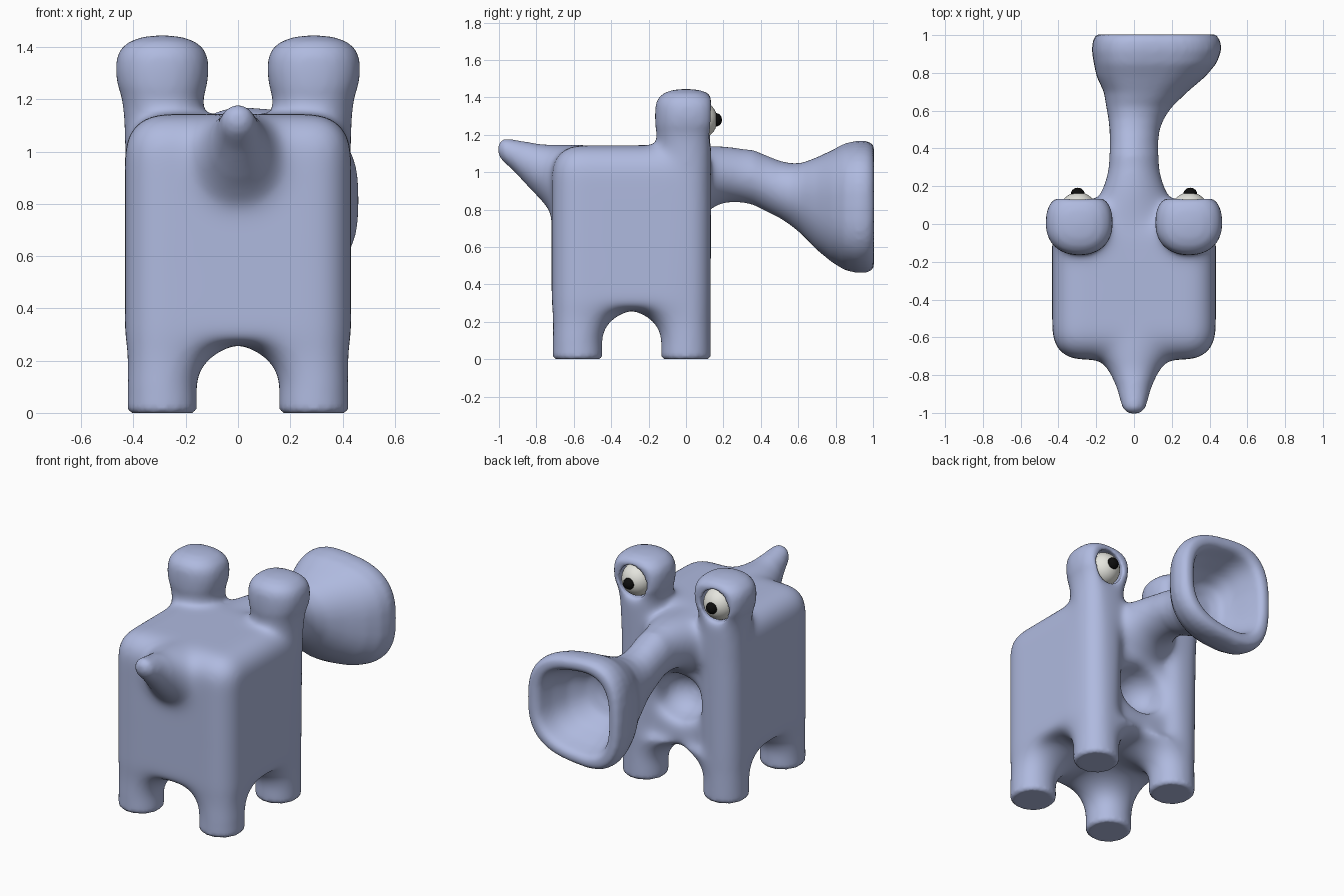
import bpy, bmesh, math
from mathutils import Matrix, Vector

if "Cube" in bpy.data.objects:
    bpy.data.objects.remove(bpy.data.objects["Cube"])


def material(name, rgb):
    m = bpy.data.materials.new(name)
    m.diffuse_color = (*rgb, 1)
    m.use_nodes = True
    m.node_tree.nodes["Principled BSDF"].inputs["Base Color"].default_value = m.diffuse_color
    return m


SKIN = material("periwinkle skin", (0.43, 0.49, 0.74))
WHITE = material("eye white", (0.78, 0.78, 0.73))
BLACK = material("pupil black", (0.004, 0.004, 0.004))


def add(name, bm, mat):
    bmesh.ops.recalc_face_normals(bm, faces=bm.faces[:])
    me = bpy.data.meshes.new(name)
    bm.to_mesh(me)
    bm.free()
    me.materials.append(mat)
    for p in me.polygons:
        p.use_smooth = True
    ob = bpy.data.objects.new(name, me)
    bpy.context.collection.objects.link(ob)
    return ob


def activate(ob):
    bpy.ops.object.select_all(action='DESELECT')
    ob.select_set(True)
    bpy.context.view_layer.objects.active = ob


def loft(name, rings, axis='Z', side=1, taper=0.0, y_max=9.0, n=40):
    """Closed skin over superellipse rings (t, cu, cv, ru, rv, power)."""
    bm = bmesh.new()
    loops = []
    for t, cu, cv, ru, rv, p in rings:
        loop = []
        for i in range(n):
            a = 2 * math.pi * i / n
            c, s = math.cos(a), math.sin(a)
            q = min(p, 2.2) if y_max < 9 and s < 0 else p   # rounder at the back
            c = math.copysign(abs(c) ** (2 / q), c)
            s = math.copysign(abs(s) ** (2 / q), s)
            u, v = side * (cu + ru * c), cv + rv * s * (1 - taper * c)
            loop.append(bm.verts.new((u, min(v, y_max), t) if axis == 'Z' else (u, t, v)))
        loops.append(loop)
    for a, b in zip(loops, loops[1:]):
        for i in range(n):
            j = (i + 1) % n
            bm.faces.new((a[i], a[j], b[j], b[i]))
    bm.faces.new(loops[0])
    bm.faces.new(loops[-1])
    return add(name, bm, SKIN)


def ellipsoid(name, centre, radii, mat):
    bm = bmesh.new()
    mx = Matrix.Translation(centre) @ Matrix.Diagonal((*radii, 1))
    bmesh.ops.create_uvsphere(bm, u_segments=32, v_segments=20, radius=1, matrix=mx)
    return add(name, bm, mat)


def cut(ob, cutter):
    activate(ob)
    m = ob.modifiers.new("cut", 'BOOLEAN')
    m.operation, m.solver, m.object = 'DIFFERENCE', 'EXACT', cutter
    bpy.ops.object.modifier_apply(modifier=m.name)
    bpy.data.objects.remove(cutter)


# torso: block with rounded top and upright edges, flat belly
bm = bmesh.new()
front, back = 0.085, -0.718
size = Vector((0.866, front - back, 0.875))
bmesh.ops.create_cube(bm, size=1, matrix=Matrix.Translation((0, (front + back) / 2, 0.7065))
                      @ Matrix.Diagonal((*size, 1)))
edges = [e for e in bm.edges if max(v.co.z for v in e.verts) > 0.5]
bmesh.ops.bevel(bm, geom=edges, offset=0.145, segments=6, profile=0.5, affect='EDGES')
torso = add("body", bm, SKIN)
# mouth hollow under the trunk
cut(torso, ellipsoid("mouth_cutter", (0, 0.05, 0.58), (0.17, 0.17, 0.15), SKIN))
parts = [torso]

# leg tops widen inward only, so that the arches between them are round
FLARE = [(0.1, .132), (0.15, .138), (0.19, .150), (0.22, .166), (0.245, .187),
         (0.262, .212), (0.275, .245), (0.30, .25)]

for s in (-1, 1):
    # front leg running up into an eye stalk
    stalk = loft("front_leg_and_eye_stalk", [
        (0.0, .29, 0, .122, .122, 2.1), (0.015, .29, 0, .132, .132, 2.1),
        (0.3, .29, 0, .137, .137, 2.1), (0.9, .286, 0, .147, .142, 2.1),
        (1.1, .286, 0, .150, .147, 2.3), (1.2, .288, -.002, .156, .157, 2.5),
        (1.26, .29, 0, .172, .165, 2.7), (1.31, .29, 0, .178, .166, 2.7),
        (1.36, .29, 0, .174, .163, 2.7), (1.395, .29, 0, .158, .150, 2.6),
        (1.422, .29, 0, .125, .120, 2.5), (1.439, .29, 0, .075, .075, 2.3),
        (1.445, .29, 0, .02, .02, 2)], side=s, y_max=0.135)
    cut(stalk, ellipsoid("socket_cutter", (s * .295, .07, 1.28), (.114, .114, .118), SKIN))
    parts.append(stalk)
    # back leg
    parts.append(loft("back_leg", [
        (0.0, .29, -.58, .122, .122, 2.1), (0.015, .29, -.58, .132, .132, 2.1),
        (0.6, .29, -.58, .136, .134, 2.1)], side=s))
    parts.append(loft("front_leg_flare", [
        (z, .424 - r, .132 - r, r, r, 2.1) for z, r in FLARE], side=s))
    parts.append(loft("back_leg_flare", [
        (z, .424 - r, -.713 + r, r, r, 2.1) for z, r in FLARE], side=s))
    # eyes
    ellipsoid("eyeball", (s * .295, .068, 1.28), (.1, .1, .103), WHITE)
    ellipsoid("pupil", (s * .298, .16, 1.28), (.036, .032, .036), BLACK)

# trunk: flares to a hollow, lopsided horn
parts.append(loft("trunk", [
    (0.0, 0, .95, .26, .19, 2), (0.09, 0, .955, .235, .185, 2),
    (0.14, 0, .975, .19, .168, 2), (0.2, 0, .99, .162, .152, 2),
    (0.28, 0, .985, .138, .147, 2), (0.36, 0, .972, .130, .146, 2),
    (0.43, 0, .94, .128, .149, 2), (0.5, .003, .908, .133, .152, 2.1),
    (0.56, .012, .882, .148, .165, 2.1), (0.62, .027, .858, .174, .190, 2.2),
    (0.7, .062, .832, .222, .245, 2.4), (0.78, .09, .818, .288, .295, 2.6),
    (0.85, .112, .815, .325, .333, 2.8), (0.92, .12, .815, .344, .348, 2.8),
    (0.97, .12, .815, .338, .345, 2.8), (1.0, .117, .815, .320, .328, 2.8),
    (1.006, .117, .815, .302, .312, 2.8), (1.006, .117, .815, .275, .285, 2.8),
    (0.985, .115, .815, .25, .26, 2.8), (0.9, .11, .818, .225, .235, 2.8),
    (0.8, .095, .825, .19, .195, 2.6), (0.72, .07, .835, .135, .14, 2.3),
    (0.69, .06, .84, .06, .06, 2)],
    axis='Y', taper=0.11))

# tail: short upturned point
parts.append(loft("tail", [
    (-0.45, 0, .94, .25, .2, 2), (-0.68, 0, .95, .215, .2, 2),
    (-0.72, 0, .965, .185, .185, 2), (-0.76, 0, .99, .15, .16, 2),
    (-0.80, 0, 1.015, .122, .14, 2), (-0.86, 0, 1.052, .094, .112, 2),
    (-0.92, 0, 1.09, .077, .085, 2), (-0.97, 0, 1.115, .064, .066, 2),
    (-0.995, 0, 1.122, .044, .047, 2), (-1.006, 0, 1.122, .015, .016, 2)], axis='Y'))

# fuse all skin parts into one surface
activate(torso)
for p in parts:
    p.select_set(True)
bpy.ops.object.join()
body = bpy.context.view_layer.objects.active
m = body.modifiers.new("fuse", 'REMESH')
m.mode, m.voxel_size, m.use_smooth_shade = 'VOXEL', 0.0145, True
bpy.ops.object.modifier_apply(modifier=m.name)

# blend the joints; keep feet, eye stalks, horn and tail crisper
group = body.vertex_groups.new(name="blend")
for v in body.data.vertices:
    x, y, z = v.co
    w = min(1.0, max(0.02, (z - 0.04) / 0.15))
    for d in (z - 1.18, y - 0.3, -0.76 - y):
        w = min(w, max(0.15, 1 - d / 0.07))
    group.add([v.index], w, 'REPLACE')
m = body.modifiers.new("blend", 'SMOOTH')
m.factor, m.iterations, m.vertex_group = 0.5, 70, group.name
bpy.ops.object.modifier_apply(modifier=m.name)
body.data.materials.clear()
body.data.materials.append(SKIN)
for p in body.data.polygons:
    p.use_smooth = True
    p.material_index = 0
